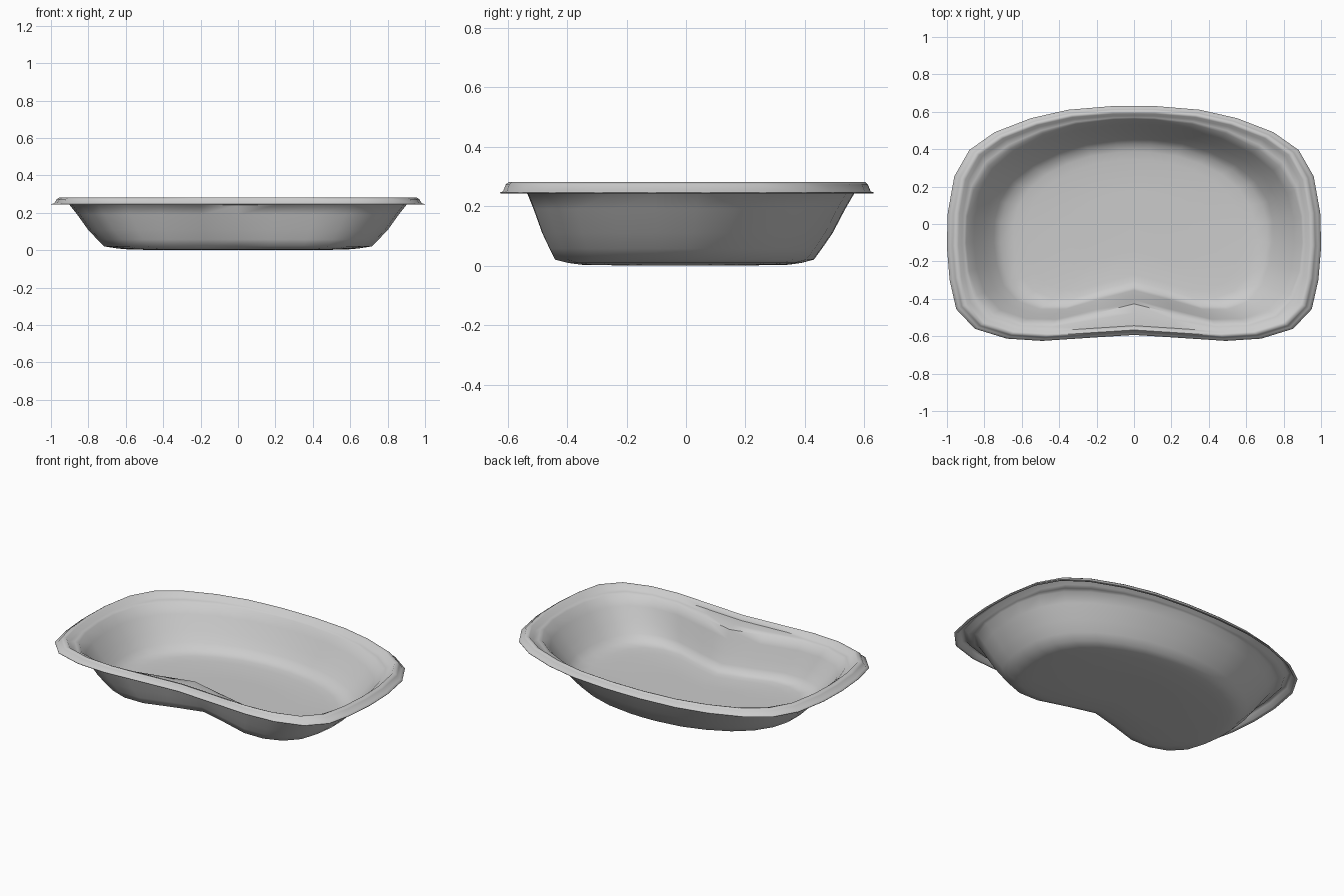
import bpy, bmesh

if "Cube" in bpy.data.objects:
    bpy.data.objects.remove(bpy.data.objects["Cube"])

# Half outlines (x >= 0) running from back centre to front centre
rim = [(0, .63), (.12, .629), (.35, .61), (.55, .565), (.745, .49), (.88, .395),
       (.96, .255), (.995, .06), (1, -.12), (.985, -.30), (.95, -.455), (.85, -.56),
       (.68, -.612), (.49, -.624), (.25, -.608), (0, -.592)]
wall = [(0, .565), (.11, .562), (.31, .538), (.49, .488), (.66, .405), (.78, .31),
        (.86, .18), (.895, .04), (.90, -.10), (.885, -.25), (.84, -.38), (.75, -.48),
        (.60, -.53), (.43, -.533), (.20, -.48), (0, -.43)]
floor = [(0, .43), (.09, .427), (.25, .405), (.39, .36), (.52, .295), (.62, .21),
         (.685, .11), (.713, .01), (.715, -.10), (.70, -.21), (.665, -.32), (.59, -.40),
         (.48, -.44), (.35, -.44), (.17, -.385), (0, -.34)]


def scaled(outline, s):
    return [(x * s, y * s) for x, y in outline]


def blend(a, b, t):
    return [(p[0] + (q[0] - p[0]) * t, p[1] + (q[1] - p[1]) * t) for p, q in zip(a, b)]


# Rings from the rim's outer lip, over the raised bead, down the wall to the floor
rings = [
    (rim, .243), (scaled(rim, .982), .246), (scaled(rim, .966), .270),
    (scaled(rim, .955), .277), (scaled(rim, .94), .275), (scaled(rim, .922), .252),
    (blend(scaled(rim, .922), wall, .6), .249), (wall, .241),
    (blend(wall, floor, .22), .19), (blend(wall, floor, .53), .11),
    (blend(wall, floor, .8), .057), (floor, .02), (scaled(floor, .9), .009),
    (scaled(floor, .8), .003), (scaled(floor, .4), 0),
]

bm = bmesh.new()
loops = []
for outline, z in rings:
    full = outline + [(-x, y) for x, y in outline[-2:0:-1]]
    loops.append([bm.verts.new((x, y, z)) for x, y in full])
n = len(loops[0])
for a, b in zip(loops, loops[1:]):
    for i in range(n):
        j = (i + 1) % n
        bm.faces.new((a[i], a[j], b[j], b[i]))

# Floor centre
centre = bm.verts.new((0, 0, 0))
for i in range(n):
    bm.faces.new((loops[-1][i], loops[-1][(i + 1) % n], centre))

# Outward side is the underside
bm.normal_update()
if bm.faces[-1].normal.z > 0 if bm.faces.ensure_lookup_table() is None else False:
    bmesh.ops.reverse_faces(bm, faces=bm.faces[:])

mesh = bpy.data.meshes.new("basin")
bm.to_mesh(mesh)
bm.free()
basin = bpy.data.objects.new("basin", mesh)
bpy.context.collection.objects.link(basin)

# Thin sheet thickness, added towards the inside
sheet = basin.modifiers.new("sheet", 'SOLIDIFY')
sheet.thickness = .004
sheet.offset = -1

bpy.context.view_layer.objects.active = basin
basin.select_set(True)
bpy.ops.object.shade_smooth_by_angle(angle=1.0)
